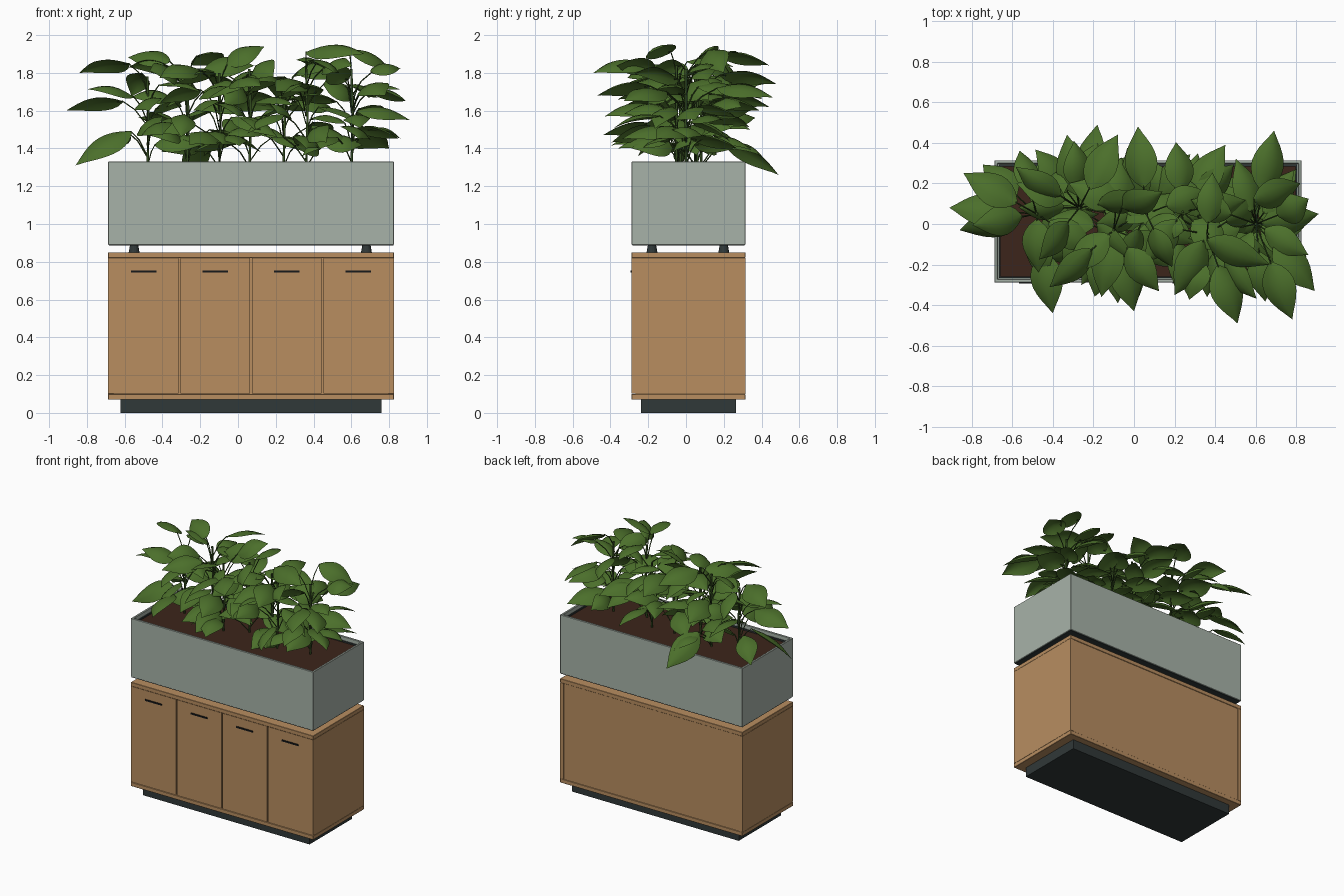
import bpy, bmesh, math, random
from mathutils import Vector, Matrix

random.seed(5)
old = bpy.data.objects.get("Cube")
if old:
    bpy.data.objects.remove(old, do_unlink=True)


def material(name, r, g, b):
    m = bpy.data.materials.new(name)
    m.use_nodes = True
    m.diffuse_color = (r, g, b, 1)
    shader = m.node_tree.nodes["Principled BSDF"]
    shader.inputs["Base Color"].default_value = (r, g, b, 1)
    shader.inputs["Roughness"].default_value = 0.7
    return m


WOOD = material("oak wood", 0.48, 0.27, 0.118)
STONE = material("grey green planter", 0.39, 0.45, 0.395)
METAL = material("dark metal", 0.03, 0.04, 0.04)
BLACK = material("black handle", 0.008, 0.009, 0.01)
SOIL = material("brown soil", 0.046, 0.018, 0.011)
LEAF = material("leaf green", 0.071, 0.16, 0.024)
STEM = material("stem green", 0.035, 0.075, 0.015)


def finish(name, bm, mat):
    bmesh.ops.recalc_face_normals(bm, faces=bm.faces)
    mesh = bpy.data.meshes.new(name)
    bm.to_mesh(mesh)
    bm.free()
    mesh.materials.append(mat)
    obj = bpy.data.objects.new(name, mesh)
    bpy.context.collection.objects.link(obj)
    return obj


def cuboid(lo, hi):
    lo, hi = Vector(lo), Vector(hi)
    bm = bmesh.new()
    bmesh.ops.create_cube(bm, size=1)
    bmesh.ops.scale(bm, vec=hi - lo, verts=bm.verts)
    bmesh.ops.translate(bm, vec=(lo + hi) / 2, verts=bm.verts)
    return bm


def bevel(obj, width):
    mod = obj.modifiers.new("soft edges", "BEVEL")
    mod.width = width
    mod.segments = 1
    mod.limit_method = "ANGLE"


def box(name, lo, hi, mat, width=0.0):
    obj = finish(name, cuboid(lo, hi), mat)
    if width:
        bevel(obj, width)


# Cabinet
X0, X1, Y0, Y1 = -0.688, 0.826, -0.288, 0.314
Z0, Z1, T = 0.07, 0.85, 0.03
box("plinth", (X0 + 0.065, Y0 + 0.05, 0), (X1 - 0.065, Y1 - 0.05, Z0), METAL)
box("bottom_board", (X0, Y0, Z0), (X1, Y1, Z0 + T), WOOD, 0.002)
box("top_board", (X0, Y0, Z1 - T), (X1, Y1, Z1), WOOD, 0.002)
low, high = Z0 + T, Z1 - T
box("right_panel", (X0, Y0 + 0.02, low), (X0 + T, Y1, high), WOOD)
box("left_panel", (X1 - T, Y0 + 0.02, low), (X1, Y1, high), WOOD)
box("back_panel", (X0 + T, Y1 - 0.02, low), (X1 - T, Y1 - 0.004, high), WOOD)

# Doors with handles
pitch = (X1 - X0) / 4
for i in range(4):
    a = X0 + i * pitch
    left = a + (0.005 if i else 0)
    right = a + pitch - (0.005 if i < 3 else 0)
    box(f"door_{i + 1}", (left, Y0, low + 0.003), (right, Y0 + 0.02, high), WOOD)
    mid = a + pitch / 2
    box(f"handle_{i + 1}", (mid - 0.068, Y0 - 0.006, 0.744), (mid + 0.068, Y0, 0.755), BLACK)

# Tapered feet
for x in (-0.55, 0.68):
    for y in (-0.18, 0.2):
        bm = bmesh.new()
        bmesh.ops.create_cone(bm, segments=16, cap_ends=True, radius1=0.029, radius2=0.021,
                              depth=0.045, matrix=Matrix.Translation((x, y, 0.87)))
        finish("planter_foot", bm, METAL)

# Open planter box on a dark base plate
R = 0.022
bm = cuboid((X0, Y0, 0.89), (X1, Y1, 1.33))
top = max(bm.faces, key=lambda f: f.calc_center_median().z)
bmesh.ops.inset_region(bm, faces=[top], thickness=R)
hole = bmesh.ops.extrude_face_region(bm, geom=[top])
bmesh.ops.translate(bm, vec=(0, 0, -0.4), verts=[v for v in hole["geom"] if isinstance(v, bmesh.types.BMVert)])
bmesh.ops.delete(bm, geom=[top], context="FACES")
bevel(finish("planter", bm, STONE), 0.002)
box("base_plate", (X0 + 0.004, Y0 + 0.004, 0.886), (X1 - 0.004, Y1 - 0.004, 0.892), METAL)

# Thin dark liner round the soil
L = R + 0.008
for name, a, b in (("front", (X0 + R, Y0 + R), (X1 - R, Y0 + L)),
                   ("back", (X0 + R, Y1 - L), (X1 - R, Y1 - R)),
                   ("right", (X0 + R, Y0 + L), (X0 + L, Y1 - L)),
                   ("left", (X1 - L, Y0 + L), (X1 - R, Y1 - L))):
    box("liner_" + name, (*a, 1.1), (*b, 1.305), METAL)
box("soil", (X0 + R, Y0 + R, 1.0), (X1 - R, Y1 - R, 1.295), SOIL)

# Foliage helpers
leaves = bmesh.new()
stalks = bpy.data.curves.new("stems", "CURVE")
stalks.dimensions = "3D"
stalks.bevel_depth = 1
stalks.bevel_resolution = 1
stalks.use_fill_caps = True


def stalk(points, radius):
    line = stalks.splines.new("POLY")
    line.points.add(len(points) - 1)
    for p, co in zip(line.points, points):
        p.co = (*co, 1)
        p.radius = radius


def leaf(base, tip, width, roll, arch=0.035):
    """Pointed oval blade with a crease along the midrib."""
    axis = tip - base
    side = axis.cross(Vector((0, 0, 1))).normalized()
    side = Matrix.Rotation(roll, 3, axis.normalized()) @ side
    up = side.cross(axis).normalized()
    rows, steps = [], 9
    for i in range(steps + 1):
        t = i / steps
        mid = base + axis * t + up * arch * math.sin(math.pi * t)
        half = width / 2 * math.sin(math.pi * min(1, t + 0.015) ** 0.8)
        rows.append([leaves.verts.new(mid + side * half * s - up * half * 0.35 * s * s)
                     for s in (-1, -0.5, 0, 0.5, 1)])
    for a, b in zip(rows, rows[1:]):
        for j in range(4):
            leaves.faces.new((a[j], a[j + 1], b[j + 1], b[j]))


def nearest(point):
    return min(plants, key=lambda p: (p - point).xy.length)


def branch(root, base, tip, width, roll):
    """Petiole arching from the main stem to a leaf."""
    start = Vector((root.x, root.y, min(root.z, max(1.3, base.z - 0.13))))
    bend = start.lerp(base, 0.5) + Vector((0, 0, 0.02))
    stalk([start, bend, base, base.lerp(tip, 0.1)], 0.0035)
    leaf(base, tip, width, roll)


# Main stems: x, y, height
plants = [Vector(p) for p in ((-0.48, 0.05, 1.78), (-0.27, 0.08, 1.84), (-0.1, -0.03, 1.8),
                              (0.06, 0.05, 1.82), (0.24, 0.06, 1.78), (0.36, -0.05, 1.84),
                              (0.6, 0, 1.82))]
for p in plants:
    stalk([Vector((p.x, p.y, 1.28)), Vector((p.x + 0.008, p.y, 1.55)), p], 0.007)

# Outer leaves, given by their tips
tips = [(-0.91, 0.08, 1.6), (-0.84, 0.25, 1.8), (-0.86, -0.03, 1.31), (-0.4, -0.44, 1.47),
        (-0.33, 0.44, 1.62), (-0.18, 0.49, 1.26), (0.02, 0.48, 1.74), (0.45, 0.39, 1.6),
        (0.69, 0.46, 1.67), (0.91, 0.05, 1.55), (0.89, -0.33, 1.65), (0.78, -0.47, 1.68),
        (0.51, -0.49, 1.8), (0, -0.43, 1.57), (0.36, -0.36, 1.4), (0.8, 0.27, 1.4),
        (-0.33, -0.24, 1.74), (-0.16, -0.36, 1.66), (0.2, -0.35, 1.7), (-0.47, -0.24, 1.6),
        (-0.26, -0.3, 1.42), (-0.08, -0.39, 1.42), (0.64, -0.34, 1.45), (-0.43, 0.34, 1.5),
        (-0.08, 0.44, 1.84), (0.85, -0.16, 1.45)]
for t in tips:
    tip = Vector(t)
    root = nearest(tip)
    reach = (root - tip).xy
    length = min(0.3, reach.length * 0.9)
    steep = tip.z < 1.35
    back = reach.normalized() * length
    base = tip + Vector((back.x, back.y, 0.18 if steep else 0.05))
    branch(root, base, tip, max(0.16, length * 0.58), random.choice((-1, 1)) * (0.6 if steep else 0.4))

# Crown leaves, given by base and tip
for a, b in (((0.36, -0.08, 1.91), (0.67, -0.2, 1.9)), ((-0.06, 0.08, 1.84), (0.14, 0.16, 1.94)),
             ((0.59, 0.12, 1.92), (0.82, 0.2, 1.8)), ((-0.34, 0.12, 1.82), (-0.58, 0.2, 1.83))):
    base, tip = Vector(a), Vector(b)
    branch(nearest(base), base, tip, 0.16, 0.5)

# Inner leaves spiralling up each stem
for n, p in enumerate(plants):
    count = 7 if n == 0 else 12
    for i in range(count):
        angle = n * 1.3 + i * 2.4
        out = Vector((math.cos(angle), math.sin(angle), 0))
        z = 1.42 + (p.z - 1.4) * i / (count - 1)
        base = p + out * random.uniform(0.04, 0.15)
        base.z = z
        tip = base + out * random.uniform(0.2, 0.28)
        tip.z = max(1.36, z - random.uniform(-0.04, 0.13))
        tip.x = max(-0.86, min(0.86, tip.x))
        tip.y = max(-0.42, min(0.43, tip.y))
        branch(p, base, tip, random.uniform(0.13, 0.17), random.uniform(-0.8, 0.8))

foliage = finish("leaves", leaves, LEAF)
stalks.materials.append(STEM)
stems = bpy.data.objects.new("stems", stalks)
bpy.context.collection.objects.link(stems)

bpy.ops.object.select_all(action="DESELECT")
foliage.select_set(True)
bpy.context.view_layer.objects.active = foliage
bpy.ops.object.shade_smooth_by_angle(angle=math.radians(25))
